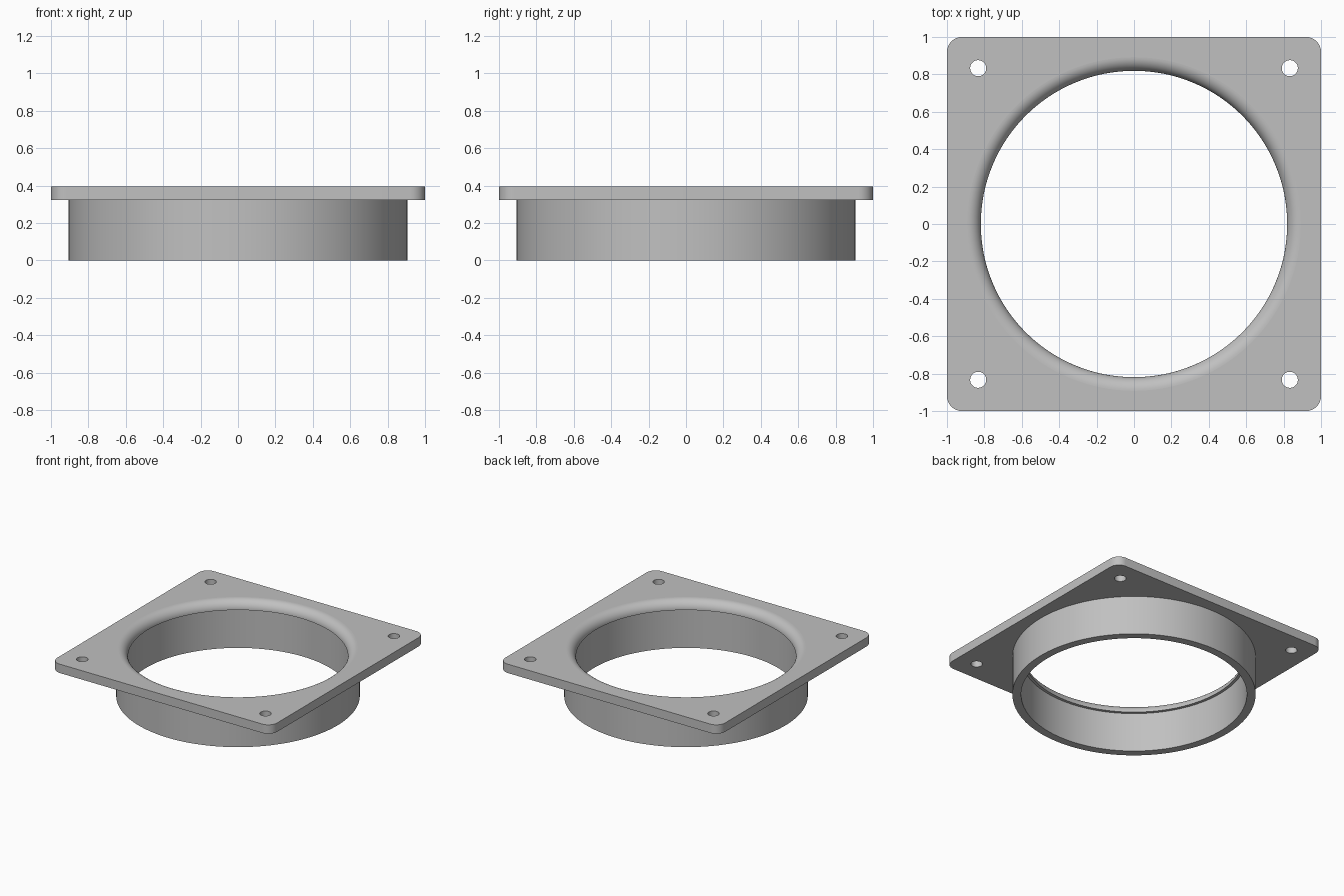
import bpy, bmesh
from math import sin, cos, pi, radians

if "Cube" in bpy.data.objects:
    bpy.data.objects.remove(bpy.data.objects["Cube"])

SEG = 128
TOP, UNDER = 0.395, 0.322           # plate faces
TUBE_R, BORE_R, LIP_R = 0.907, 0.842, 0.819
FILLET = TOP - UNDER                # rounded inlet radius
HOLE_POS, HOLE_R, CORNER_R = 0.833, 0.043, 0.08

bm = bmesh.new()


def circle(r, z, cx=0, cy=0, n=SEG):
    return [bm.verts.new((cx + r * cos(2 * pi * i / n), cy + r * sin(2 * pi * i / n), z))
            for i in range(n)]


def rounded_square(z, n=8):
    c = 1 - CORNER_R
    pts = []
    for k, (sx, sy) in enumerate(((1, 1), (-1, 1), (-1, -1), (1, -1))):
        for i in range(n + 1):
            a = pi / 2 * (k + i / n)
            pts.append(bm.verts.new((sx * c + CORNER_R * cos(a), sy * c + CORNER_R * sin(a), z)))
    return pts


def wall(a, b):
    """Quad strip joining two closed loops."""
    n = len(a)
    for i in range(n):
        j = (i + 1) % n
        bm.faces.new((a[i], a[j], b[j], b[i]))


def fill(loops):
    """Flat face region between an outer loop and its openings."""
    edges = []
    for l in loops:
        for i in range(len(l)):
            pair = (l[i], l[(i + 1) % len(l)])
            edges.append(bm.edges.get(pair) or bm.edges.new(pair))
    res = bmesh.ops.triangle_fill(bm, use_beauty=True, use_dissolve=False, edges=edges)
    return [f for f in res["geom"] if isinstance(f, bmesh.types.BMFace)]


# Square plate edge and four screw holes
outer_top, outer_bot = rounded_square(TOP), rounded_square(UNDER)
wall(outer_bot, outer_top)
holes_top, holes_bot = [], []
for sx in (-1, 1):
    for sy in (-1, 1):
        t = circle(HOLE_R, TOP, sx * HOLE_POS, sy * HOLE_POS, 32)
        b = circle(HOLE_R, UNDER, sx * HOLE_POS, sy * HOLE_POS, 32)
        wall(t, b)
        holes_top.append(t)
        holes_bot.append(b)

# Round collar: rounded inlet, small ledge, bore, bottom rim, outside wall
steps = 12
profile = [(LIP_R + FILLET * (1 - sin(pi / 2 * i / steps)),
            UNDER + FILLET * cos(pi / 2 * i / steps)) for i in range(steps + 1)]
profile += [(BORE_R, UNDER), (BORE_R, 0), (TUBE_R, 0), (TUBE_R, UNDER)]
rings = [circle(r, z) for r, z in profile]
for a, b in zip(rings, rings[1:]):
    wall(a, b)

# Flat upper and lower plate faces
flat = fill([outer_top, rings[0]] + holes_top) + fill([outer_bot, rings[-1]] + holes_bot)

# Smooth curved walls, keep edges crisp
bmesh.ops.recalc_face_normals(bm, faces=bm.faces[:])
for f in bm.faces:
    f.smooth = True
for e in bm.edges:
    e.smooth = e.calc_face_angle(0) < radians(30)
for f in flat:
    f.smooth = False
    for e in f.edges:
        e.smooth = False

mesh = bpy.data.meshes.new("flange")
bm.to_mesh(mesh)
bm.free()
grey = bpy.data.materials.new("light grey")
grey.diffuse_color = (0.53, 0.53, 0.53, 1)
grey.use_nodes = True
grey.node_tree.nodes["Principled BSDF"].inputs["Base Color"].default_value = grey.diffuse_color
mesh.materials.append(grey)
bpy.context.collection.objects.link(bpy.data.objects.new("flange_with_collar", mesh))
